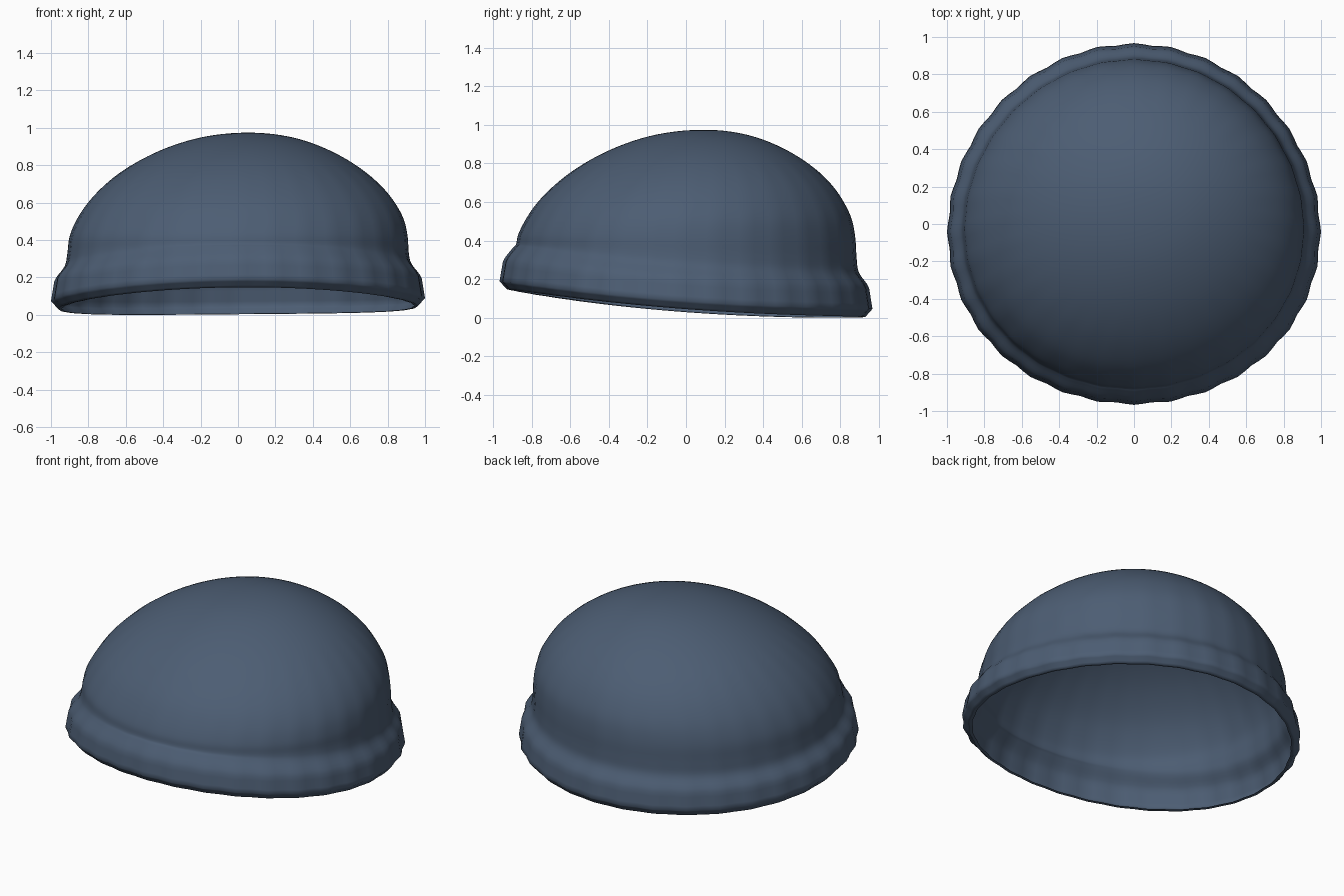
import bpy, bmesh, math

if "Cube" in bpy.data.objects:
    bpy.data.objects.remove(bpy.data.objects["Cube"])

SEGMENTS = 128   # points around each ring
RIBS = 32        # knitted ribs around the cuff
STEPS = 4        # rings per profile span
CUFF_SPANS = 3   # lower spans with crisp folds
SAG = 0.042      # how far the sides of each ring sit towards the front

# Profile from lip to crown: radius, height, lean in x, lean in y, rim tilt, rib depth
PROFILE = [
    (0.940, 0.038, 0.000, 0.000, 1.00, 0.003),
    (0.958, 0.036, 0.000, 0.000, 1.00, 0.003),
    (0.995, 0.078, 0.000, 0.000, 1.00, 0.005),
    (0.977, 0.185, 0.000, 0.000, 0.95, 0.005),
    (0.925, 0.262, 0.000, 0.000, 0.90, 0.003),
    (0.911, 0.325, 0.000, 0.002, 0.50, 0.002),
    (0.902, 0.415, 0.003, 0.004, 0.12, 0.002),
    (0.873, 0.505, 0.012, 0.014, 0.00, 0.002),
    (0.824, 0.590, 0.018, 0.024, 0.00, 0.001),
    (0.755, 0.672, 0.023, 0.036, 0.00, 0.001),
    (0.664, 0.752, 0.027, 0.047, 0.00, 0.001),
    (0.550, 0.827, 0.033, 0.057, 0.00, 0.000),
    (0.420, 0.890, 0.039, 0.067, 0.00, 0.000),
    (0.280, 0.937, 0.046, 0.077, 0.00, 0.000),
    (0.140, 0.963, 0.051, 0.086, 0.00, 0.000),
    (0.000, 0.971, 0.055, 0.092, 0.00, 0.000),
]


def profile_rings(points, steps):
    """Straight spans on the cuff, Catmull-Rom curve over the dome."""
    crown_end = (-points[-2][0],) + points[-2][1:]
    pts = [points[0]] + points + [crown_end]
    result = []
    for i in range(1, len(pts) - 2):
        for s in range(steps):
            t = s / steps
            if i <= CUFF_SPANS:
                result.append([b + (c - b) * t for b, c in zip(pts[i], pts[i + 1])])
                continue
            result.append([0.5 * (2 * b + (c - a) * t
                                  + (2 * a - 5 * b + 4 * c - d) * t * t
                                  + (3 * b - a - 3 * c + d) * t ** 3)
                           for a, b, c, d in zip(*pts[i - 1:i + 3])])
    return result


wool = bpy.data.materials.new("slate blue wool")
wool.diffuse_color = (0.073, 0.11, 0.172, 1)
wool.use_nodes = True
wool.node_tree.nodes["Principled BSDF"].inputs["Base Color"].default_value = wool.diffuse_color

# Cap shell: tilted ribbed cuff flowing into a leaning dome
bm = bmesh.new()
rings = []
for radius, height, lean_x, lean_y, tilt, rib in profile_rings(PROFILE, STEPS):
    ring = []
    for k in range(SEGMENTS):
        a = 2 * math.pi * k / SEGMENTS
        u, v = math.cos(a), math.sin(a)
        r = radius + rib * math.cos(RIBS * a)
        y = 0.967 * r * v + lean_y - SAG * radius ** 4 * u * u
        z = height + tilt * (0.008 * u - 0.072 * v + 0.036 * v * v)
        ring.append(bm.verts.new((r * u + lean_x, y, z)))
    rings.append(ring)
for low, high in zip(rings, rings[1:]):
    for k in range(SEGMENTS):
        n = (k + 1) % SEGMENTS
        bm.faces.new((low[k], low[n], high[n], high[k]))

# Crown closing fan
_, top, lean_x, lean_y, _, _ = PROFILE[-1]
apex = bm.verts.new((lean_x, lean_y, top))
for k in range(SEGMENTS):
    bm.faces.new((rings[-1][k], rings[-1][(k + 1) % SEGMENTS], apex))

# Stand the back of the rim on the ground
lowest = min(v.co.z for v in bm.verts)
for v in bm.verts:
    v.co.z -= lowest

mesh = bpy.data.meshes.new("knit_cap")
bm.to_mesh(mesh)
bm.free()
mesh.materials.append(wool)
mesh.polygons.foreach_set("use_smooth", [True] * len(mesh.polygons))
cap = bpy.data.objects.new("knit_cap", mesh)
bpy.context.collection.objects.link(cap)
